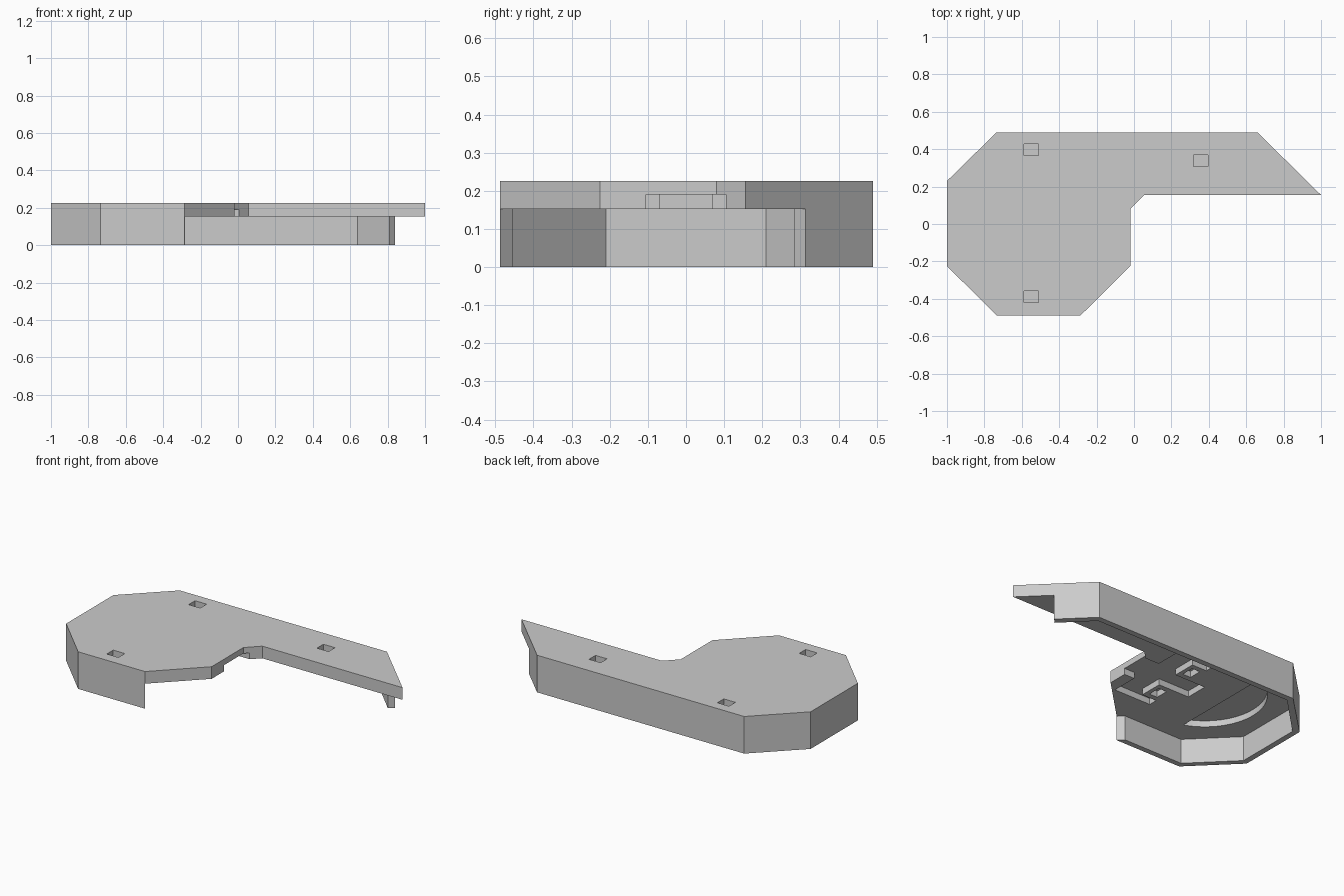
import bpy, bmesh
from math import cos, sin, radians

cube = bpy.data.objects.get("Cube")
if cube:
    bpy.data.objects.remove(cube)

grey = bpy.data.materials.new("plain_grey")
grey.use_nodes = True
grey.diffuse_color = (0.6, 0.6, 0.6, 1)
grey.node_tree.nodes["Principled BSDF"].inputs["Base Color"].default_value = (0.6, 0.6, 0.6, 1)


def prism(name, points, low, high):
    """Upright prism over a flat outline."""
    bm = bmesh.new()
    base = bm.faces.new([bm.verts.new((x, y, low)) for x, y in points])
    up = bmesh.ops.extrude_face_region(bm, geom=[base])["geom"]
    bmesh.ops.translate(bm, vec=(0, 0, high - low),
                        verts=[v for v in up if isinstance(v, bmesh.types.BMVert)])
    bmesh.ops.recalc_face_normals(bm, faces=bm.faces[:])
    mesh = bpy.data.meshes.new(name)
    bm.to_mesh(mesh)
    bm.free()
    mesh.materials.append(grey)
    obj = bpy.data.objects.new(name, mesh)
    bpy.context.collection.objects.link(obj)
    return obj


def box(x0, x1, y0, y1):
    return [(x0, y0), (x1, y0), (x1, y1), (x0, y1)]


def cut(target, points, low, high):
    """Cut a prism out of the target, then drop the cutter."""
    cutter = prism("cutter", points, low, high)
    cutter.hide_render = True
    mod = target.modifiers.new("cut", "BOOLEAN")
    mod.operation, mod.solver, mod.object = "DIFFERENCE", "EXACT", cutter
    bpy.context.view_layer.objects.active = target
    bpy.ops.object.modifier_apply(modifier=mod.name)
    bpy.data.objects.remove(cutter)


# Cover outline: octagon with a long pointed arm
cover = prism("cover", [
    (-1, 0.23), (-0.735, 0.49), (0.66, 0.49), (1, 0.155), (0.055, 0.155),
    (-0.02, 0.08), (-0.02, -0.225), (-0.285, -0.488), (-0.735, -0.488), (-1, -0.225)], 0, 0.226)

# Hollow underside, leaving a skirt that is open on the front left
cut(cover, [
    (-0.965, 0.21), (-0.72, 0.455), (0.64, 0.455), (0.81, 0.285), (0.9, 0.375),
    (1.2, 0.375), (1.2, -0.7), (-0.07, -0.7), (-0.317, -0.455), (-0.72, -0.455),
    (-0.965, -0.21)], -0.1, 0.152)

# Underside recesses: round disc seat, board pocket with corner posts, port channel
CEIL = 0.19
arc = [radians(110 + 140 * i / 32) for i in range(33)]
cut(cover, [(-0.51 + 0.345 * cos(a), 0.345 * sin(a)) for a in arc], 0.1, CEIL)
half = [(0.1, 0.105), (-0.09, 0.105), (-0.09, 0.27), (-0.34, 0.27), (-0.34, 0.215),
        (-0.24, 0.215), (-0.24, 0.07), (-0.45, 0.07)]
cut(cover, half + [(x, -y) for x, y in reversed(half)], 0.1, CEIL)

# Blind holes in the two posts
for y in (-0.143, 0.143):
    cut(cover, box(-0.32, -0.265, y - 0.04, y + 0.04), 0.1, CEIL)

# Blind square pockets in the top
for x, y in ((-0.55, 0.397), (-0.55, -0.39), (0.356, 0.338)):
    cut(cover, box(x - 0.039, x + 0.039, y - 0.031, y + 0.031), 0.186, 0.3)
